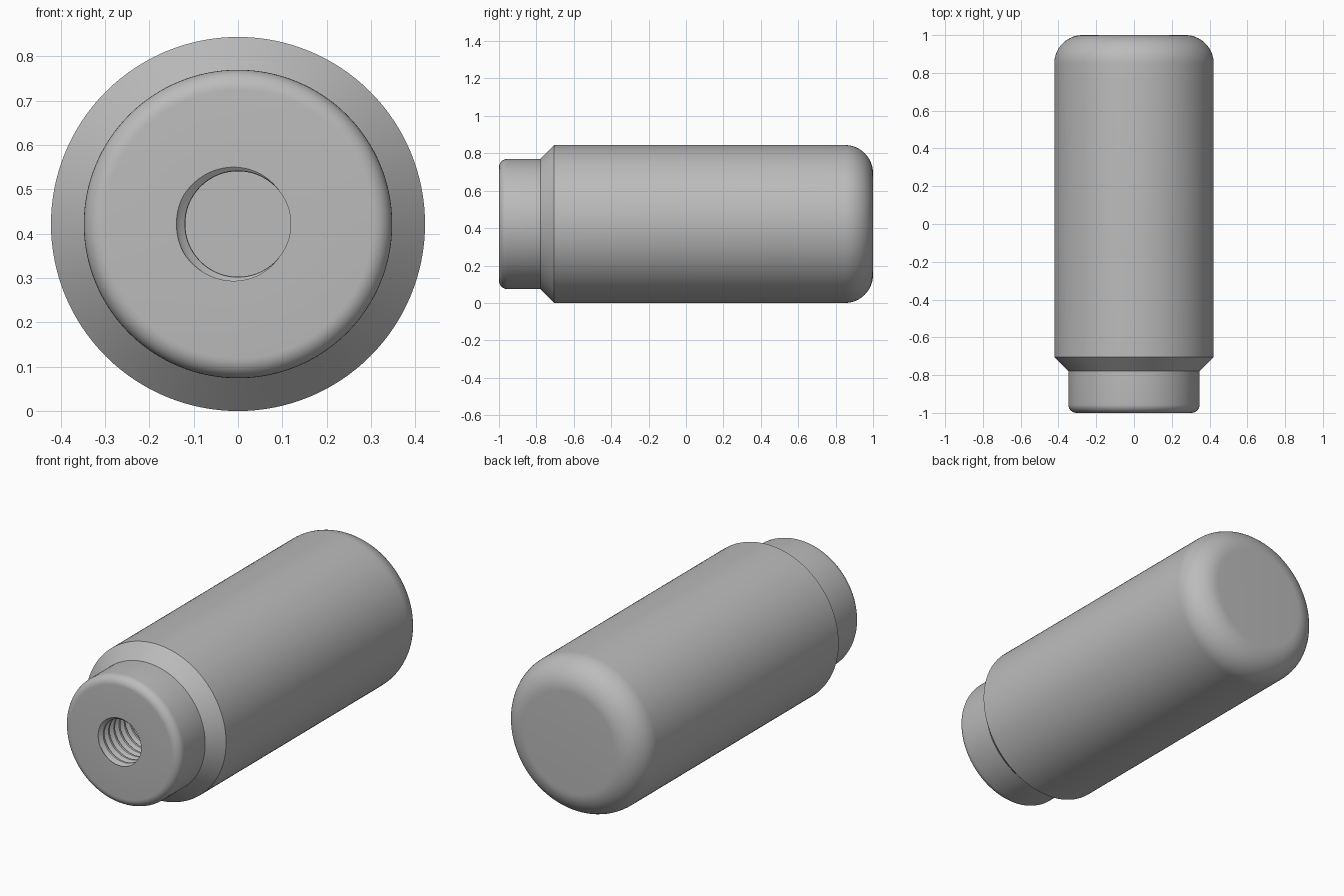
import bpy, bmesh
from math import sin, cos, pi
from mathutils import Vector

cube = bpy.data.objects.get("Cube")
if cube:
    bpy.data.objects.remove(cube)

RADIUS, NECK = 0.422, 0.348
SEGMENTS = 128
BORE, THREAD, PITCH, DEPTH = 0.119, 0.02, 0.045, 0.6

steel = bpy.data.materials.new("grey_steel")
steel.use_nodes = True
colour = (0.5, 0.5, 0.5, 1)
steel.diffuse_color = colour
steel.node_tree.nodes["Principled BSDF"].inputs["Base Color"].default_value = colour


def fillet(y, r, size, start, steps):
    """Quarter arc of (y, radius) points about a centre."""
    return [(y + size * cos(start - pi / 2 * i / steps),
             r + size * sin(start - pi / 2 * i / steps)) for i in range(steps + 1)]


def ring_point(y, r, angle):
    return Vector((r * cos(angle), y, RADIUS + r * sin(angle)))


def finish(name, bm):
    mesh = bpy.data.meshes.new(name)
    bm.to_mesh(mesh)
    bm.free()
    mesh.materials.append(steel)
    obj = bpy.data.objects.new(name, mesh)
    bpy.context.collection.objects.link(obj)
    bpy.ops.object.select_all(action="DESELECT")
    obj.select_set(True)
    bpy.context.view_layer.objects.active = obj
    bpy.ops.object.shade_smooth_by_angle(angle=pi / 6)


def thread_radius(y, angle):
    """Helical V thread, cut outward from the bore."""
    phase = ((y + 1) / PITCH - (angle - pi) / (2 * pi)) % 1
    ridge = 1 - 2 * min(phase, 1 - phase)
    return BORE + THREAD * min(1, max(0, 1.4 * ridge - 0.3) / 0.9 if ridge < 1 else 1)


# Turned body: rounded neck, chamfered shoulder, barrel and rounded back
profile = fillet(-0.955, NECK - 0.045, 0.045, pi, 8)
profile += [(-0.778, NECK), (-0.705, RADIUS)]
profile += fillet(0.85, RADIUS - 0.15, 0.15, pi / 2, 16)
bm = bmesh.new()
angles = [2 * pi * j / SEGMENTS for j in range(SEGMENTS)]
rings = [[bm.verts.new(ring_point(y, r, a)) for a in angles] for y, r in profile]

# Front face ends on the open start of the thread
mouth = [bm.verts.new(ring_point(-1, thread_radius(-1, a), a)) for a in angles]
rings.insert(0, mouth)
for near, far in zip(rings, rings[1:]):
    for j in range(SEGMENTS):
        k = (j + 1) % SEGMENTS
        bm.faces.new((near[j], near[k], far[k], far[j]))
bm.faces.new(rings[-1])
bmesh.ops.recalc_face_normals(bm, faces=bm.faces)
# An outward-facing back cap fixes the direction of the whole shell
if max(bm.faces, key=lambda f: f.calc_center_median().y).normal.y < 0:
    bmesh.ops.reverse_faces(bm, faces=bm.faces)
finish("turned_body", bm)

# Threaded blind hole: rows follow the helix and are trimmed at both ends
bm = bmesh.new()
STEPS = 8
turns = int(DEPTH / PITCH) + 1
rows = []
for i in range(-STEPS, turns * STEPS + 1):
    row = []
    for j in range(SEGMENTS + 1):
        a = 2 * pi * j / SEGMENTS
        y = -1 + PITCH * (i / STEPS + j / SEGMENTS)
        y = min(max(y, -1), -1 + DEPTH)
        row.append(bm.verts.new(ring_point(y, thread_radius(y, a), a)))
    rows.append(row)
for near, far in zip(rows, rows[1:]):
    for j in range(SEGMENTS):
        bm.faces.new((near[j], far[j], far[j + 1], near[j + 1]))
bmesh.ops.remove_doubles(bm, verts=bm.verts, dist=0.00002)
bmesh.ops.dissolve_degenerate(bm, edges=bm.edges, dist=0.00001)
for face in bm.faces:
    centre = face.calc_center_median()
    if face.normal.dot(Vector((centre.x, 0, centre.z - RADIUS))) > 0:
        face.normal_flip()
finish("hole_thread", bm)

# Flat floor of the hole
bm = bmesh.new()
bm.faces.new([bm.verts.new(ring_point(DEPTH - 1, BORE + THREAD, a)) for a in angles])
bm.normal_update()
for face in bm.faces:
    if face.normal.y > 0:
        face.normal_flip()
finish("hole_floor", bm)
